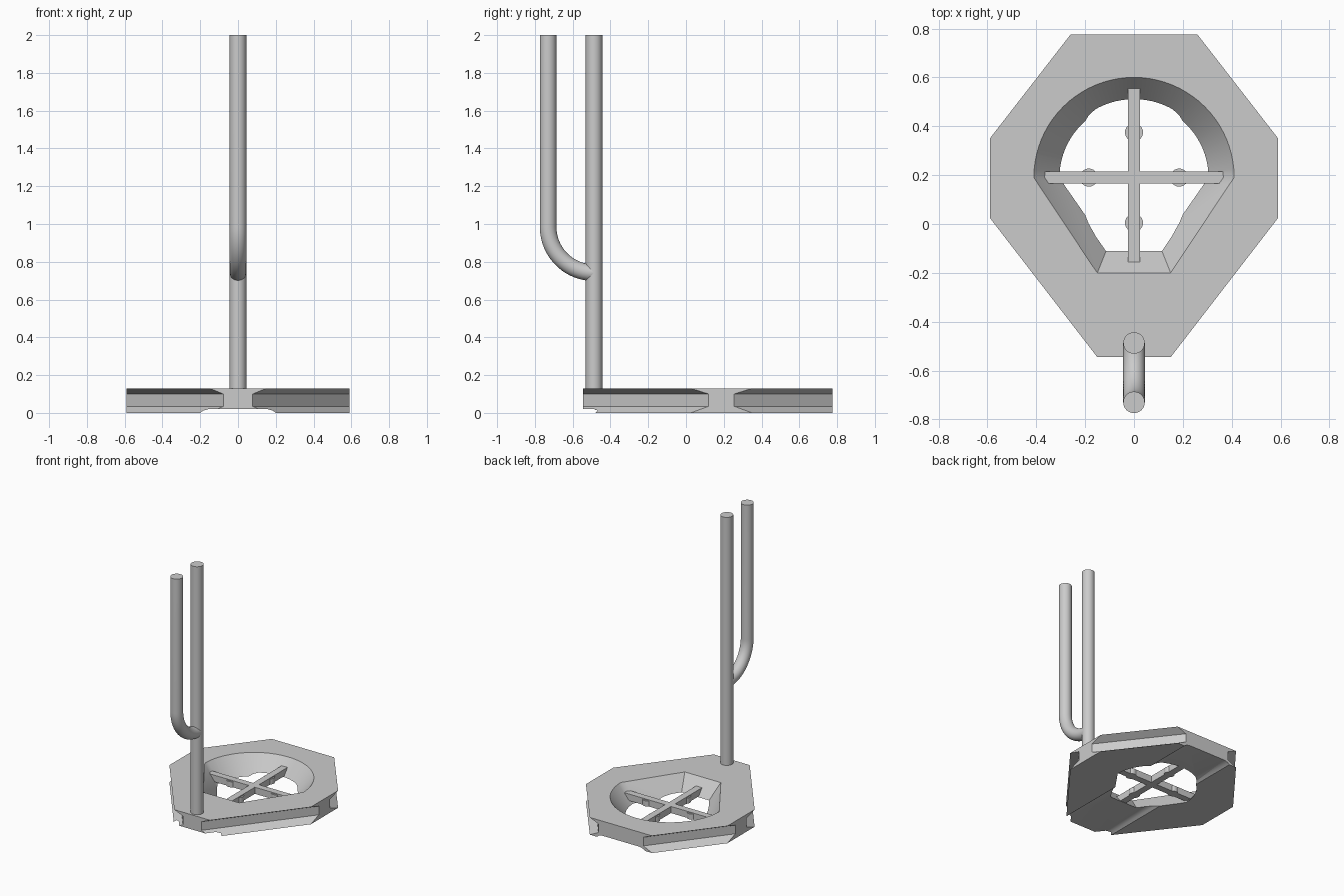
import bpy, bmesh, math
from mathutils import Vector

cube = bpy.data.objects.get("Cube")
if cube:
    bpy.data.objects.remove(cube, do_unlink=True)

grey = bpy.data.materials.new("plain grey")
grey.use_nodes = True
colour = (0.6, 0.6, 0.6, 1)
grey.diffuse_color = colour
grey.node_tree.nodes["Principled BSDF"].inputs["Base Color"].default_value = colour


def finish(name, bm):
    """Turn a bmesh into a grey object."""
    bmesh.ops.recalc_face_normals(bm, faces=bm.faces)
    mesh = bpy.data.meshes.new(name)
    bm.to_mesh(mesh)
    bm.free()
    mesh.materials.append(grey)
    obj = bpy.data.objects.new(name, mesh)
    bpy.context.collection.objects.link(obj)
    return obj


def loft(name, rings):
    """Skin a list of matching closed rings and cap both ends."""
    bm = bmesh.new()
    loops = [[bm.verts.new(p) for p in ring] for ring in rings]
    for a, b in zip(loops, loops[1:]):
        n = len(a)
        for i in range(n):
            j = (i + 1) % n
            bm.faces.new((a[i], a[j], b[j], b[i]))
    bm.faces.new(loops[0])
    bm.faces.new(loops[-1])
    return finish(name, bm)


def smooth(obj):
    bpy.ops.object.select_all(action='DESELECT')
    obj.select_set(True)
    bpy.context.view_layer.objects.active = obj
    bpy.ops.object.shade_smooth_by_angle(angle=math.radians(30))


def cut(obj, cutter):
    mod = obj.modifiers.new("cut", 'BOOLEAN')
    mod.operation = 'DIFFERENCE'
    mod.solver = 'EXACT'
    mod.object = cutter
    bpy.context.view_layer.objects.active = obj
    bpy.ops.object.modifier_apply(modifier=mod.name)
    bpy.data.objects.remove(cutter, do_unlink=True)


def box(name, x, y, z):
    """Box from three (low, high) ranges."""
    return loft(name, [[(x[0], y[0], h), (x[1], y[0], h), (x[1], y[1], h), (x[0], y[1], h)]
                       for h in z])


def tube(name, path, radius, sides=40):
    """Round bar swept along a path in the y-z plane."""
    rings = []
    for i, p in enumerate(path):
        before, after = path[max(i - 1, 0)], path[min(i + 1, len(path) - 1)]
        t = (after - before).normalized()
        side = Vector((1, 0, 0))
        up = t.cross(side)
        rings.append([p + radius * (math.cos(a) * side + math.sin(a) * up)
                      for a in (math.tau * k / sides for k in range(sides))])
    obj = loft(name, rings)
    smooth(obj)
    return obj


# Base plate: eight-sided, with a groove along the four slanted sides
HEIGHT = 0.13


def plate_ring(z, short_x, long_y):
    half = [(0.15 - short_x, -0.545), (0.59, 0.025 + long_y),
            (0.59, 0.35 - long_y), (0.26 - short_x, 0.775)]
    return [(x, y, z) for x, y in half] + [(-x, y, z) for x, y in reversed(half)]


base = loft("base_plate", [plate_ring(0, 0, 0), plate_ring(0.035, 0.072, 0.095),
                           plate_ring(0.1, 0.072, 0.095), plate_ring(HEIGHT, 0, 0)])


# Tapered opening: half circle at the back, narrowing towards the front
def opening_ring(z):
    inset = 0.105 * (1 - z / HEIGHT)
    r = 0.41 - inset
    arc = [(r * math.cos(a), 0.19 + r * math.sin(a), z)
           for a in (math.pi * k / 40 for k in range(41))]
    x, y = 0.15 - 0.4 * inset, -0.2 + inset
    return arc + [(-x, y, z), (x, y, z)]


cut(base, loft("opening_cutter", [opening_ring(-0.02), opening_ring(0.15)]))

# Shallow channel under the plate, running front to back
half = [(0.2, -0.01), (0.2, 0), (0.185, 0.012), (0.155, 0.02)]
profile = half + [(-x, z) for x, z in reversed(half)]
cut(base, loft("channel_cutter", [[(x, y, z) for x, z in profile] for y in (-1, 1)]))
smooth(base)

# Cross bars inside the opening
MID_Y, LOW, TOP = 0.19, 0.025, 0.075
box("cross_bar_side", (-0.375, 0.375), (MID_Y - 0.025, MID_Y + 0.025), (LOW, TOP))
box("cross_bar_long", (-0.025, 0.025), (-0.175, 0.58), (LOW, TOP))

# Round studs on the cross bars
for i in range(4):
    a = math.pi / 2 * i
    x, y = 0.185 * math.cos(a), MID_Y + 0.185 * math.sin(a)
    tube(f"cross_stud_{i + 1}", [Vector((x, y, LOW)), Vector((x, y, TOP - 0.008))], 0.037, 24)

# Upright pole and the bent pole branching forward from it
POLE_Y, RADIUS, BEND = -0.487, 0.044, 0.243
tube("upright_pole", [Vector((0, POLE_Y, 0.1)), Vector((0, POLE_Y, 2))], RADIUS)
path = [Vector((0, POLE_Y - BEND * math.sin(a), 0.985 - BEND * math.cos(a)))
        for a in (math.pi / 2 * k / 20 for k in range(21))]
path.append(Vector((0, POLE_Y - BEND, 2)))
tube("bent_pole", path, RADIUS)
